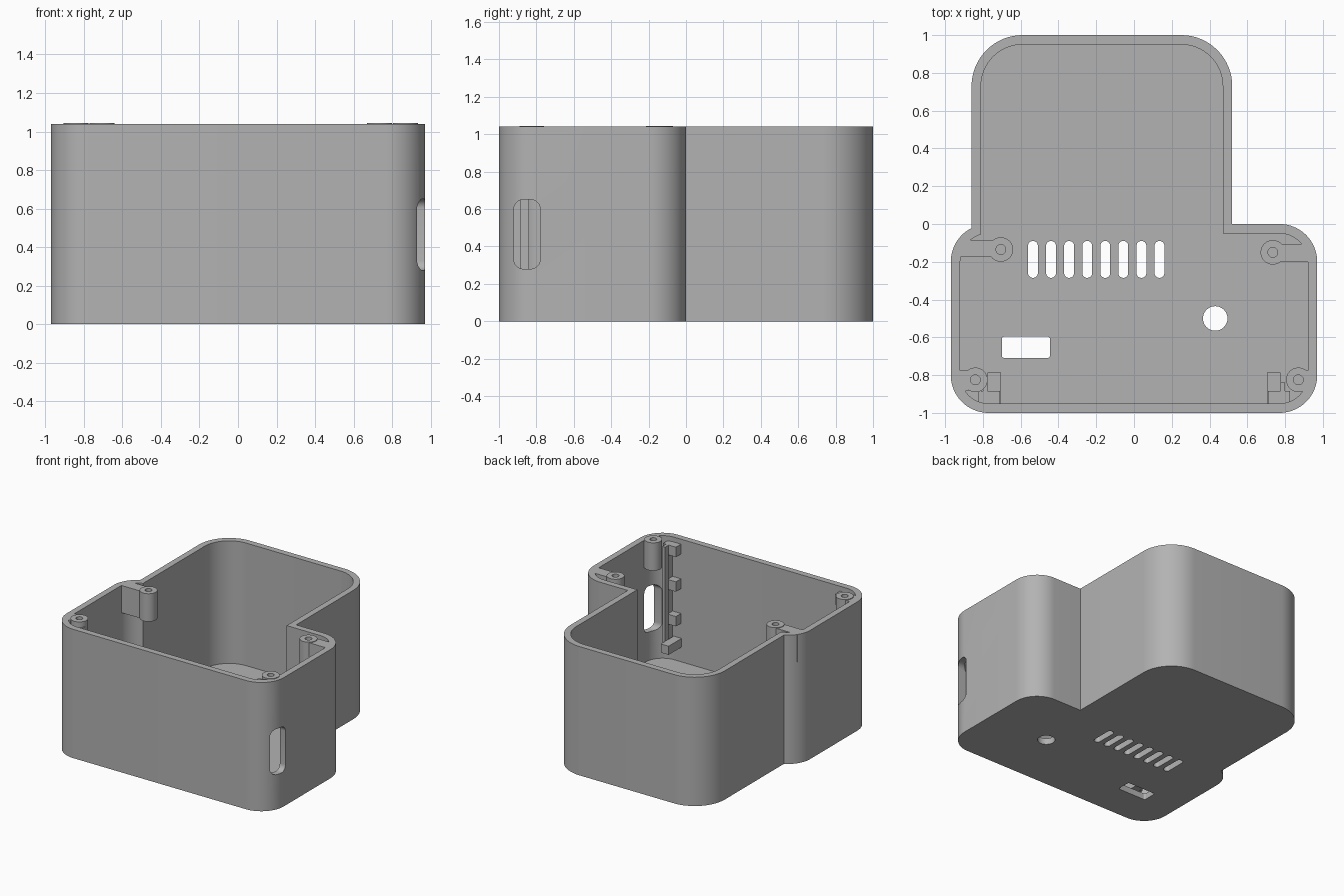
import bpy, bmesh
from math import cos, sin, pi, acos, radians

if "Cube" in bpy.data.objects:
    bpy.data.objects.remove(bpy.data.objects["Cube"])

grey = bpy.data.materials.new("grey plastic")
grey.use_nodes = True
COLOUR = (0.45, 0.45, 0.45, 1)
grey.diffuse_color = COLOUR
grey.node_tree.nodes["Principled BSDF"].inputs["Base Color"].default_value = COLOUR


def arc(cx, cy, r, a0, a1, n=16):
    return [(cx + r * cos(a0 + (a1 - a0) * i / n), cy + r * sin(a0 + (a1 - a0) * i / n))
            for i in range(n + 1)]


def circle(cx, cy, r, n=32):
    return arc(cx, cy, r, 0, 2 * pi, n)[:-1]


def round_rect(x0, x1, y0, y1, r, n=8):
    pts = []
    for k, (x, y) in enumerate([(x1 - r, y1 - r), (x0 + r, y1 - r), (x0 + r, y0 + r), (x1 - r, y0 + r)]):
        pts += arc(x, y, r, k * pi / 2, (k + 1) * pi / 2, n)
    return pts


def prism(name, pts, lo, hi, axis="z"):
    """Extrude a closed outline from lo to hi; axis x takes (y, z) points."""
    place = (lambda p, h: (p[0], p[1], h)) if axis == "z" else (lambda p, h: (h, p[0], p[1]))
    bm = bmesh.new()
    base = bm.faces.new([bm.verts.new(place(p, lo)) for p in pts])
    top = bmesh.ops.extrude_face_region(bm, geom=[base])["geom"]
    for v in top:
        if isinstance(v, bmesh.types.BMVert):
            v.co[2 if axis == "z" else 0] = hi
    bmesh.ops.remove_doubles(bm, verts=bm.verts, dist=1e-5)
    bmesh.ops.recalc_face_normals(bm, faces=bm.faces)
    mesh = bpy.data.meshes.new(name)
    bm.to_mesh(mesh)
    bm.free()
    mesh.materials.append(grey)
    ob = bpy.data.objects.new(name, mesh)
    bpy.context.collection.objects.link(ob)
    return ob


def box(name, x0, x1, y0, y1, z0, z1):
    x0, x1 = sorted((x0, x1))
    return prism(name, [(x0, y0), (x1, y0), (x1, y1), (x0, y1)], z0, z1)


def cut(ob, cutter):
    mod = ob.modifiers.new("cut", "BOOLEAN")
    mod.operation, mod.solver, mod.object = "DIFFERENCE", "EXACT", cutter
    mesh = bpy.data.meshes.new_from_object(ob.evaluated_get(bpy.context.evaluated_depsgraph_get()))
    ob.modifiers.clear()
    ob.data = mesh
    bpy.data.objects.remove(cutter)


def smooth(ob):
    bpy.ops.object.select_all(action="DESELECT")
    ob.select_set(True)
    bpy.context.view_layer.objects.active = ob
    bpy.ops.object.shade_smooth_by_angle(angle=radians(30))


def outline(t):
    """Plan of the case, moved inwards by t."""
    r, rb = 0.2 - t, 0.27 - t
    pts = arc(-0.77, -0.8, r, pi, 1.5 * pi)
    pts += arc(0.77, -0.8, r, 1.5 * pi, 2 * pi)
    pts += arc(0.77, -0.2, r, 0, pi / 2)
    pts += [(0.52 - t, -t)]
    pts += arc(0.25, 0.73, rb, 0, pi / 2)
    pts += arc(-0.59, 0.73, rb, pi / 2, pi)
    pts += arc(-0.77, -0.2, r, acos((-0.09 + t) / r), pi)
    return pts


TOP, FLOOR = 1.04, 0.05

# Case shell: cavity, vents, button hole, switch window, side port
case = prism("case_shell", outline(0), 0, TOP)
cut(case, prism("cavity", outline(0.05), FLOOR, 1.2))
for i in range(8):
    x = -0.535 + i * 0.0957
    cut(case, prism("vent", round_rect(x - 0.026, x + 0.026, -0.285, -0.09, 0.025), -0.1, 0.2))
cut(case, prism("button_hole", circle(0.43, -0.5, 0.065), -0.1, 0.2))
cut(case, prism("window", round_rect(-0.7, -0.445, -0.71, -0.595, 0.015), -0.1, 0.2))
cut(case, prism("port", round_rect(-0.92, -0.78, 0.28, 0.65, 0.05), 0.8, 1.1, "x"))
smooth(case)

# Screw bosses, each joined to the side wall by a short arm
bosses = {"front_right": (-0.84, -0.825, -0.885, -0.775), "front_left": (0.87, -0.825, -0.885, -0.775),
          "back_right": (-0.705, -0.135, -0.175, -0.085), "back_left": (0.735, -0.15, -0.2, -0.105)}
for name, (x, y, y0, y1) in bosses.items():
    side = 1 if x > 0 else -1
    boss = prism(name + "_screw_boss", circle(x, y, 0.065), 0.82, TOP + 0.005)
    cut(boss, prism("screw_hole", circle(x, y, 0.026), 0.87, 1.2))
    smooth(boss)
    box(name + "_boss_arm", x + side * 0.035, side * 0.935, y0, y1, 0.82, TOP)

# Board holders in the front corners: shelf, upright rail and small clips
for name, s in (("left", 1), ("right", -1)):
    box(name + "_board_shelf", s * 0.705, s * 0.775, -0.96, -0.785, 0.17, 0.24)
    box(name + "_rail_front", s * 0.785, s * 0.825, -0.96, -0.885, 0.2, 1.0)
    box(name + "_rail_back", s * 0.775, s * 0.8, -0.885, -0.84, 0.2, 1.0)
    for z in (0.36, 0.64, 0.92):
        box(name + "_rail_clip", s * 0.71, s * 0.79, -0.96, -0.885, z, z + 0.08)
